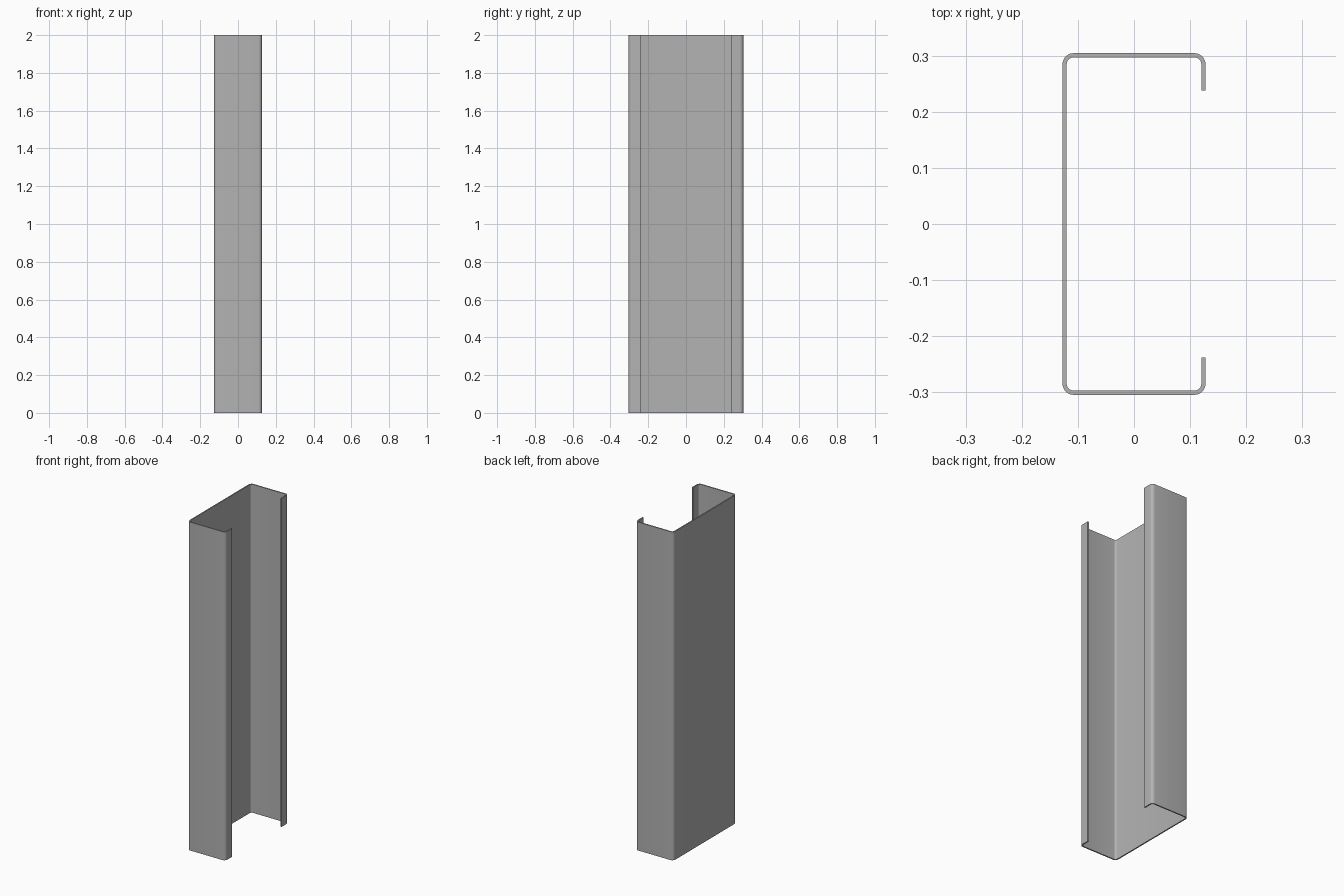
import bpy, bmesh
from math import cos, sin, pi
from mathutils import Vector

cube = bpy.data.objects.get("Cube")
if cube:
    bpy.data.objects.remove(cube, do_unlink=True)

HALF_W, HALF_D, HEIGHT = 0.1275, 0.3045, 2.0
THICK, RADIUS, LIP_END, STEPS = 0.0075, 0.02, 0.238, 6

# Galvanised sheet colour
steel = bpy.data.materials.new("steel_grey")
steel.use_nodes = True
grey = (0.45, 0.45, 0.45, 1)
steel.diffuse_color = grey
steel.node_tree.nodes["Principled BSDF"].inputs["Base Color"].default_value = grey


def half_skin(inset):
    """One skin of the sheet, from the back lip end to the middle of the web."""
    r = RADIUS - inset
    points = [Vector((HALF_W - inset, LIP_END))]
    for side, start in ((1, 0), (-1, pi / 2)):
        centre = Vector((side * (HALF_W - RADIUS), HALF_D - RADIUS))
        for i in range(STEPS + 1):
            a = start + pi / 2 * i / STEPS
            points.append(centre + r * Vector((cos(a), sin(a))))
    return points


def full_skin(inset):
    half = half_skin(inset)
    return half + [Vector((p.x, -p.y)) for p in reversed(half)]


# Lipped channel: folded section swept straight up
outer, inner = full_skin(0), full_skin(THICK)
bm = bmesh.new()
rows = [[bm.verts.new((p.x, p.y, z)) for p in skin]
        for skin in (outer, inner) for z in (0, HEIGHT)]
out_low, out_high, in_low, in_high = rows
for a, b in ((out_low, out_high), (out_high, in_high),
             (in_high, in_low), (in_low, out_low)):
    for i in range(len(a) - 1):
        bm.faces.new((a[i], a[i + 1], b[i + 1], b[i]))
for end in (0, -1):
    bm.faces.new([row[end] for row in (out_low, out_high, in_high, in_low)])
bmesh.ops.recalc_face_normals(bm, faces=bm.faces)

mesh = bpy.data.meshes.new("lipped_channel")
bm.to_mesh(mesh)
bm.free()
mesh.materials.append(steel)
channel = bpy.data.objects.new("lipped_channel", mesh)
bpy.context.collection.objects.link(channel)

# Smooth bends, sharp sheet edges
bpy.ops.object.select_all(action="DESELECT")
channel.select_set(True)
bpy.context.view_layer.objects.active = channel
bpy.ops.object.shade_smooth_by_angle(angle=pi / 6)
